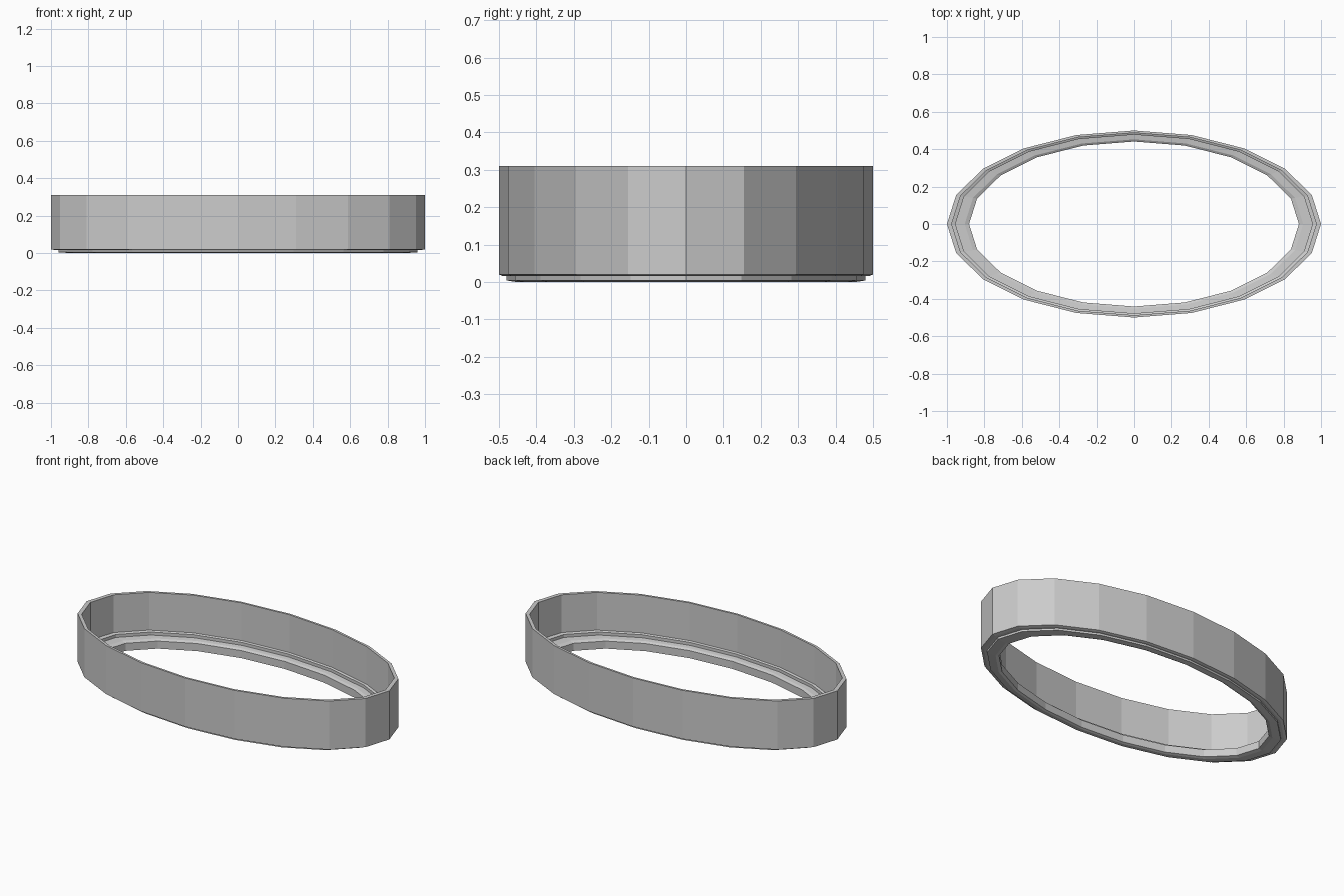
import bpy, math

if "Cube" in bpy.data.objects:
    bpy.data.objects.remove(bpy.data.objects["Cube"])

SIDES = 20

# Closed cross-section of the band: (ellipse scale, height)
PROFILE = [
    (1.000, 0.31), (1.000, 0.02),                    # outer wall
    (0.980, 0.016), (0.960, 0.016), (0.960, 0.004),  # stepped foot
    (0.905, 0.00), (0.882, 0.005),                   # underside
    (0.882, 0.05), (0.905, 0.058),                   # inner lip
    (0.955, 0.062), (0.955, 0.08), (0.975, 0.085),   # inner ledge
    (0.975, 0.31),                                   # inner wall
]


def elliptic_ring(name, profile, rx, ry):
    """Sweep a closed profile around a faceted ellipse."""
    n = len(profile)
    verts, faces = [], []
    for i in range(SIDES):
        a = 2 * math.pi * i / SIDES
        for r, z in profile:
            verts.append((rx * r * math.cos(a), ry * r * math.sin(a), z))
    for i in range(SIDES):
        j = (i + 1) % SIDES
        for k in range(n):
            m = (k + 1) % n
            faces.append((i * n + k, i * n + m, j * n + m, j * n + k))
    mesh = bpy.data.meshes.new(name)
    # Reverse winding so the normals face outward
    mesh.from_pydata(verts, [], [f[::-1] for f in faces])
    mesh.validate()
    obj = bpy.data.objects.new(name, mesh)
    bpy.context.collection.objects.link(obj)
    return obj


# Oval band with stepped base
elliptic_ring("oval_band", PROFILE, 1.0, 0.5)
